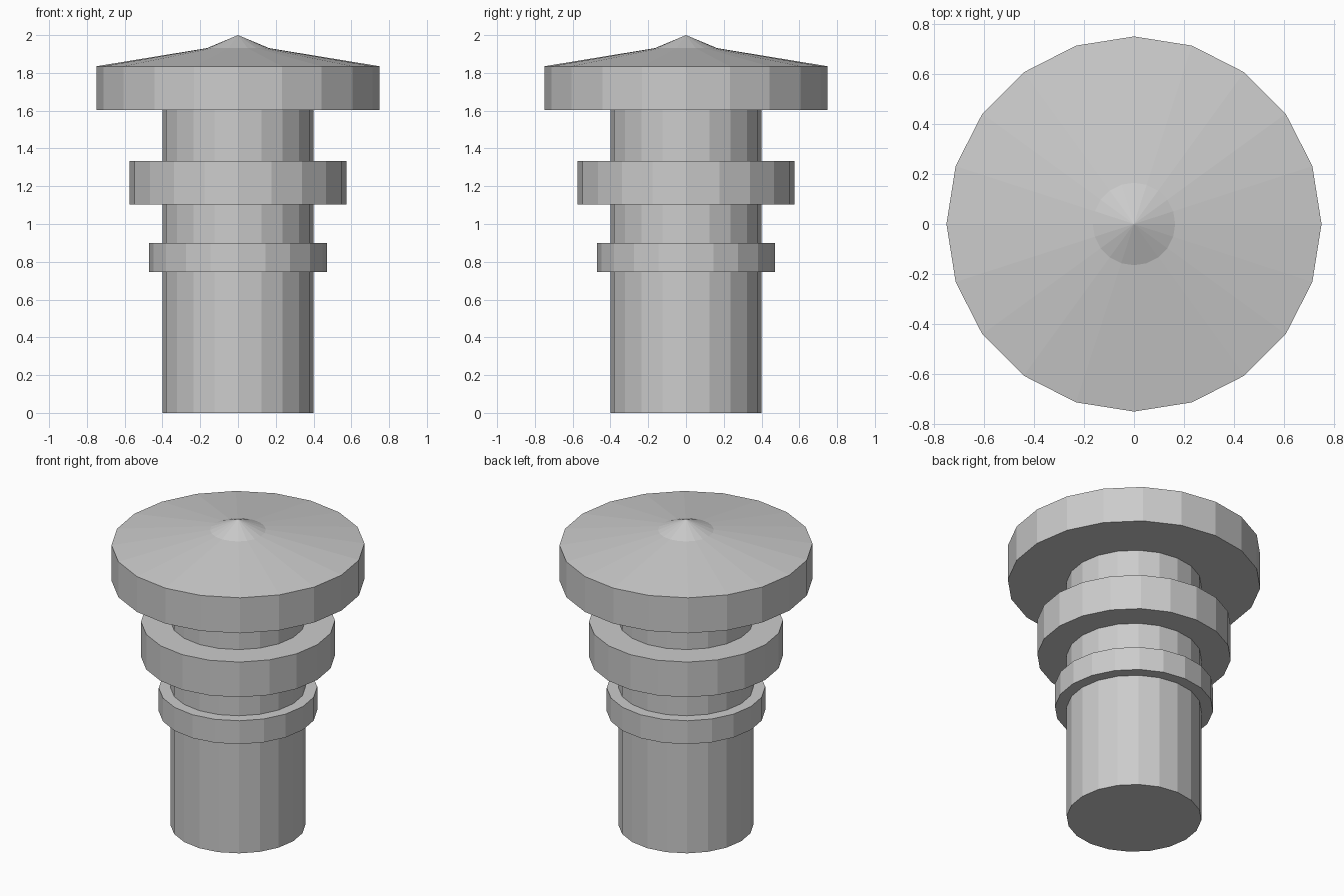
import bpy, bmesh
from math import cos, sin, tau

if "Cube" in bpy.data.objects:
    bpy.data.objects.remove(bpy.data.objects["Cube"])

SIDES = 20


def lathe(name, profile):
    """Closed flat-shaded solid turned from (radius, z) points, bottom to top."""
    bm = bmesh.new()
    rings = []
    for r, z in profile:
        if r == 0:
            rings.append([bm.verts.new((0, 0, z))] * SIDES)
        else:
            rings.append([bm.verts.new((r * cos(tau * i / SIDES), r * sin(tau * i / SIDES), z))
                          for i in range(SIDES)])
    for lo, hi in zip(rings, rings[1:]):
        for i in range(SIDES):
            j = (i + 1) % SIDES
            bm.faces.new(list(dict.fromkeys((lo[i], lo[j], hi[j], hi[i]))))
    # Flat ends
    if profile[0][0] > 0:
        bm.faces.new(rings[0][::-1])
    if profile[-1][0] > 0:
        bm.faces.new(rings[-1])
    bmesh.ops.recalc_face_normals(bm, faces=bm.faces[:])
    mesh = bpy.data.meshes.new(name)
    bm.to_mesh(mesh)
    bm.free()
    obj = bpy.data.objects.new(name, mesh)
    bpy.context.collection.objects.link(obj)
    return obj


# Straight shaft, ending just inside the cap
lathe("shaft", [(0.40, 0), (0.40, 1.65)])

# Two collars around the shaft
for name, r, z0, z1 in (("lower_collar", 0.47, 0.747, 0.90),
                        ("upper_collar", 0.575, 1.103, 1.333)):
    lathe(name, [(r, z0), (r, z1)])

# Wide cap with a shallow roof and a steeper pointed tip
lathe("cap", [(0.75, 1.603), (0.75, 1.835), (0.165, 1.931), (0, 2.0)])
